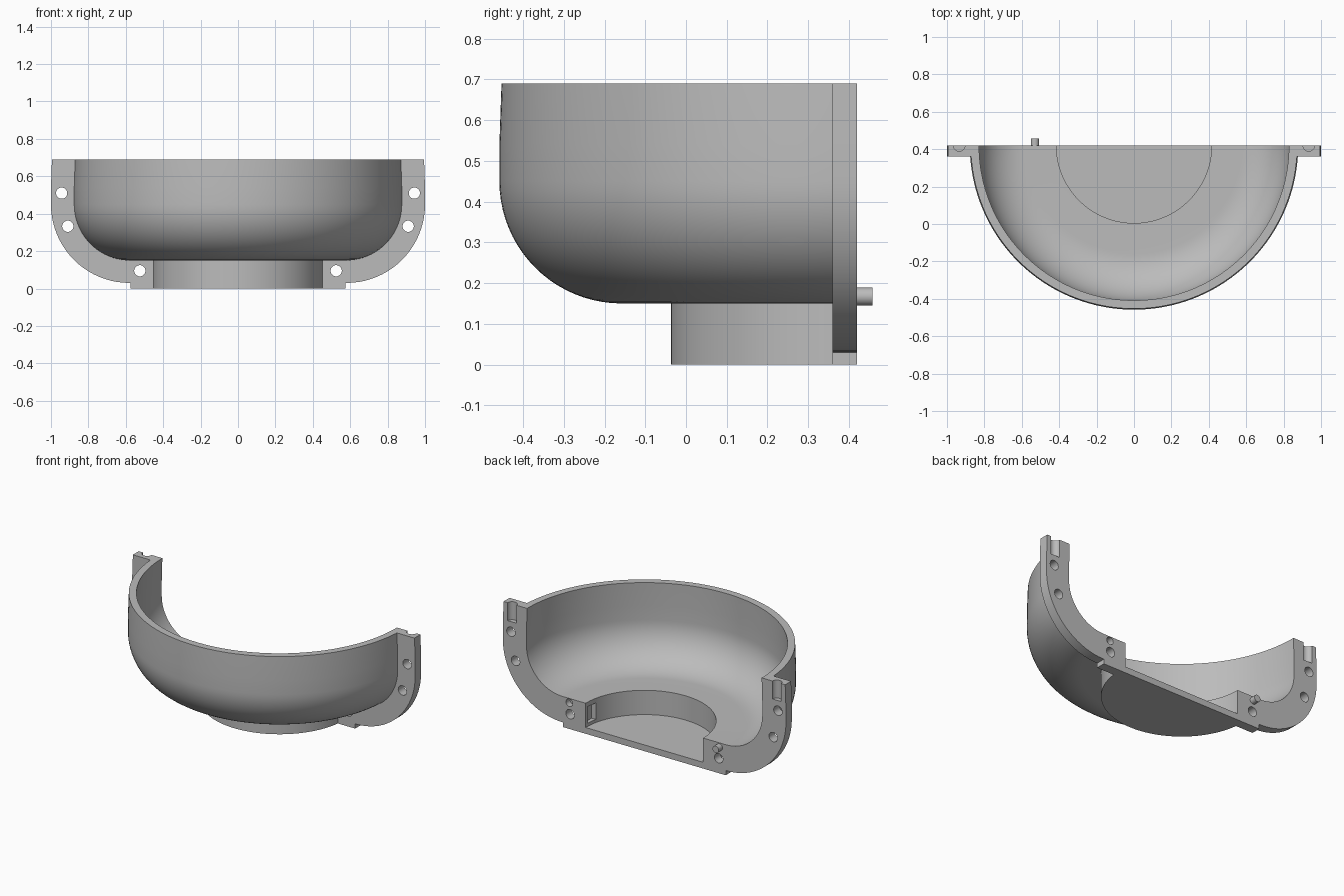
import bpy, bmesh, math
from mathutils import Matrix, Vector

if "Cube" in bpy.data.objects:
    bpy.data.objects.remove(bpy.data.objects["Cube"])

CUT_Y = 0.42          # parting plane, which also holds the bowl axis

grey = bpy.data.materials.new("plain grey")
grey.diffuse_color = (0.5, 0.5, 0.5, 1)
grey.use_nodes = True
grey.node_tree.nodes["Principled BSDF"].inputs["Base Color"].default_value = grey.diffuse_color


def finish(bm, name):
    bmesh.ops.remove_doubles(bm, verts=bm.verts, dist=1e-5)
    bmesh.ops.recalc_face_normals(bm, faces=bm.faces)
    me = bpy.data.meshes.new(name)
    bm.to_mesh(me)
    bm.free()
    ob = bpy.data.objects.new(name, me)
    bpy.context.collection.objects.link(ob)
    me.materials.append(grey)
    return ob


def arc(cx, cz, r, steps=20):
    """Quarter arc from straight down to straight out (+x)."""
    return [(cx + r * math.sin(t), cz - r * math.cos(t))
            for t in (math.pi / 2 * i / steps for i in range(steps + 1))]


def revolve(name, profile, steps=160):
    bm = bmesh.new()
    vs = [bm.verts.new((r, CUT_Y, z)) for r, z in profile]
    es = [bm.edges.new(p) for p in zip(vs, vs[1:])]
    bmesh.ops.spin(bm, geom=vs + es, cent=(0, CUT_Y, 0), axis=(0, 0, 1),
                   angle=2 * math.pi, steps=steps, use_merge=False)
    return finish(bm, name)


def slab(name, outline, y0, y1):
    bm = bmesh.new()
    f = bm.faces.new([bm.verts.new((x, y0, z)) for x, z in outline])
    ext = bmesh.ops.extrude_face_region(bm, geom=[f])["geom"]
    bmesh.ops.translate(bm, vec=(0, y1 - y0, 0),
                        verts=[g for g in ext if isinstance(g, bmesh.types.BMVert)])
    return finish(bm, name)


def box(name, lo, hi):
    return slab(name, [(lo[0], lo[2]), (hi[0], lo[2]), (hi[0], hi[2]), (lo[0], hi[2])],
                lo[1], hi[1])


def rod(name, a, b, r):
    a, b = Vector(a), Vector(b)
    bm = bmesh.new()
    rot = (b - a).to_track_quat('Z', 'Y').to_matrix().to_4x4()
    bmesh.ops.create_cone(bm, cap_ends=True, segments=32, radius1=r, radius2=r,
                          depth=(b - a).length,
                          matrix=Matrix.Translation((a + b) / 2) @ rot)
    return finish(bm, name)


def boolean(target, tool, op):
    m = target.modifiers.new("cut", 'BOOLEAN')
    m.operation, m.object, m.solver = op, tool, 'EXACT'
    bpy.context.view_layer.objects.active = target
    bpy.ops.object.modifier_apply(modifier=m.name)
    bpy.data.objects.remove(tool)


# bowl with a raised ring foot, closed below (overshoots are trimmed later)
outer = [(0, -0.05), (0.457, -0.05), (0.457, 0.15)] + arc(0.578, 0.45, 0.30) \
    + [(0.878, 0.54), (0.871, 0.74)]
inner = [(0, 0.04), (0.415, 0.04), (0.415, 0.195)] + arc(0.578, 0.45, 0.255) \
    + [(0.833, 0.54), (0.827, 0.74)]
shell = revolve("half_bowl_shell", outer + inner[::-1])

# flanges following the bowl outline on both sides
rim = [(0.436, -0.05), (0.575, -0.05), (0.575, 0.03)] + arc(0.58, 0.45, 0.42) \
    + [(1.0, 0.54), (0.993, 0.74)]
back = [(0.436, 0.172)] + arc(0.578, 0.45, 0.278) + [(0.85, 0.74)]
for s in (1, -1):
    boolean(shell, slab("flange", [(s * x, z) for x, z in rim + back[::-1]], 0.36, 0.6), 'UNION')

# trim to the parting plane, rim and base
boolean(shell, box("keep", (-2, -2, 0), (2, CUT_Y, 0.69)), 'INTERSECT')

# screw holes and half-round rim grooves
for s in (1, -1):
    for x, z in ((0.943, 0.51), (0.91, 0.333), (0.525, 0.095)):
        boolean(shell, rod("hole", (s * x, 0.3, z), (s * x, 0.5, z), 0.03), 'DIFFERENCE')
    boolean(shell, rod("groove", (s * 0.935, CUT_Y, 0.575), (s * 0.935, CUT_Y, 0.8), 0.031),
            'DIFFERENCE')

# locating socket and small pocket inside the ring
boolean(shell, rod("socket", (0.53, 0.38, 0.167), (0.53, 0.5, 0.167), 0.024), 'DIFFERENCE')
boolean(shell, box("pocket", (0.38, 0.33, 0.06), (0.435, 0.40, 0.165)), 'DIFFERENCE')

# locating pin
pin = rod("locating_pin", (-0.53, 0.40, 0.167), (-0.53, 0.458, 0.167), 0.022)

for ob in (shell, pin):
    bpy.ops.object.select_all(action='DESELECT')
    ob.select_set(True)
    bpy.context.view_layer.objects.active = ob
    bpy.ops.object.shade_smooth_by_angle(angle=math.radians(30))
